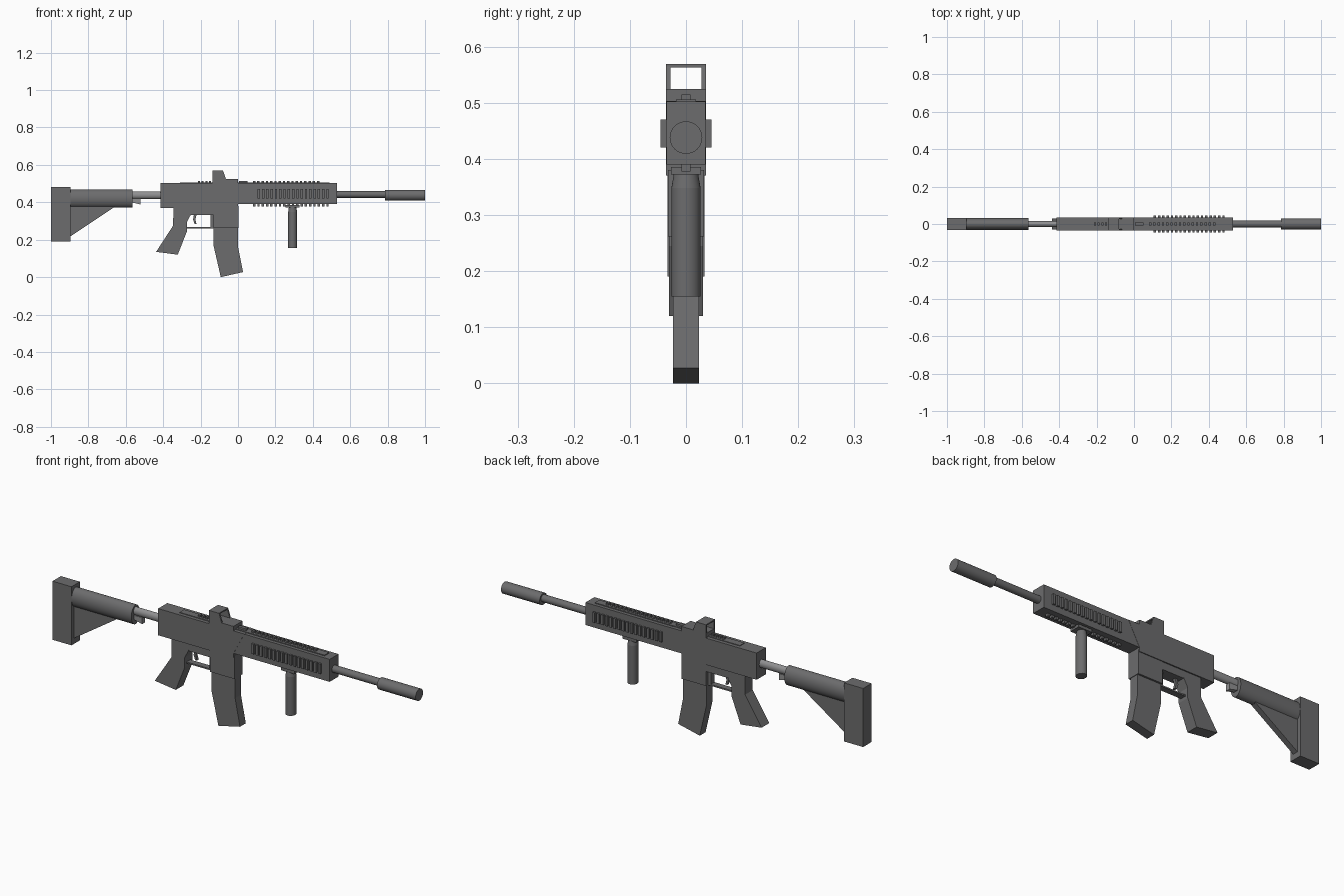
import bpy, bmesh, math
from mathutils import Matrix

cube = bpy.data.objects.get("Cube")
if cube:
    bpy.data.objects.remove(cube, do_unlink=True)


def material(name, v):
    m = bpy.data.materials.new(name)
    m.use_nodes = True
    m.diffuse_color = (v, v, v * 1.02, 1)
    m.node_tree.nodes["Principled BSDF"].inputs["Base Color"].default_value = m.diffuse_color
    return m


DARK = material("dark grey", 0.15)
LIGHT = material("light grey", 0.28)


def finish(name, bm, mat, smooth=False):
    bmesh.ops.recalc_face_normals(bm, faces=bm.faces)
    me = bpy.data.meshes.new(name)
    bm.to_mesh(me)
    bm.free()
    me.materials.append(mat)
    ob = bpy.data.objects.new(name, me)
    bpy.context.collection.objects.link(ob)
    if smooth:
        bpy.ops.object.select_all(action='DESELECT')
        bpy.context.view_layer.objects.active = ob
        ob.select_set(True)
        bpy.ops.object.shade_smooth_by_angle(angle=math.radians(35))
    return ob


def add_box(bm, x0, x1, y0, y1, z0, z1):
    mat = Matrix.Translation(((x0 + x1) / 2, (y0 + y1) / 2, (z0 + z1) / 2))
    mat = mat @ Matrix.Diagonal((x1 - x0, y1 - y0, z1 - z0, 1))
    bmesh.ops.create_cube(bm, size=1, matrix=mat)


def box(name, x0, x1, w, z0, z1, mat=DARK):
    bm = bmesh.new()
    add_box(bm, x0, x1, -w, w, z0, z1)
    return finish(name, bm, mat)


def add_plate(bm, pts, y0, y1):
    """Side profile in x and z, extruded from y0 to y1."""
    f = bm.faces.new([bm.verts.new((x, y0, z)) for x, z in pts])
    r = bmesh.ops.extrude_face_region(bm, geom=[f])
    verts = [v for v in r["geom"] if isinstance(v, bmesh.types.BMVert)]
    bmesh.ops.translate(bm, vec=(0, y1 - y0, 0), verts=verts)


def plate(name, pts, w):
    bm = bmesh.new()
    add_plate(bm, pts, -w, w)
    return finish(name, bm, DARK)


def tube(name, x0, x1, z, ry, rz, mat=DARK):
    bm = bmesh.new()
    m = Matrix.Translation(((x0 + x1) / 2, 0, z)) @ Matrix.Diagonal((1, ry, rz, 1))
    m = m @ Matrix.Rotation(math.pi / 2, 4, 'Y')
    bmesh.ops.create_cone(bm, cap_ends=True, segments=32, radius1=1, radius2=1,
                          depth=x1 - x0, matrix=m)
    return finish(name, bm, mat, True)


def teeth(name, x0, x1, count, y0, y1, z0, z1, mirror=False):
    bm = bmesh.new()
    pitch = (x1 - x0) / count
    for i in range(count):
        x = x0 + i * pitch
        add_box(bm, x, x + pitch * 0.55, y0, y1, z0, z1)
        if mirror:
            add_box(bm, x, x + pitch * 0.55, -y1, -y0, z0, z1)
    return finish(name, bm, DARK)


# Shoulder stock
box("butt_plate", -1, -0.895, 0.033, 0.19, 0.482)
tube("stock_tube", -0.9, -0.565, 0.42, 0.033, 0.048)
plate("stock_brace", [(-0.9, 0.39), (-0.64, 0.39), (-0.665, 0.372), (-0.9, 0.215)], 0.014)
tube("buffer_tube", -0.57, -0.41, 0.438, 0.016, 0.02, LIGHT)
plate("stock_lever", [(-0.57, 0.42), (-0.52, 0.42), (-0.52, 0.388), (-0.57, 0.4)], 0.012).data.materials[0] = LIGHT

# Body
plate("receiver", [(-0.415, 0.37), (-0.415, 0.503), (0.06, 0.503), (0, 0.39), (0, 0.37)], 0.036)
box("lower_receiver", -0.25, -0.12, 0.03, 0.333, 0.375)
box("handguard", -0.01, 0.53, 0.035, 0.39, 0.502)
box("top_rail", -0.31, 0.49, 0.018, 0.5, 0.506)
teeth("rear_rail_teeth", -0.215, -0.135, 4, -0.008, 0.008, 0.5, 0.515)
teeth("top_rail_teeth", 0.08, 0.445, 16, -0.008, 0.008, 0.5, 0.515)
box("rail_block", 0.005, 0.05, 0.008, 0.5, 0.515)
teeth("bottom_rail_teeth", 0.08, 0.495, 18, -0.008, 0.008, 0.378, 0.395)
teeth("side_rail_teeth", 0.105, 0.495, 17, 0.03, 0.045, 0.42, 0.47, True)

# Open frame sight
box("sight_base", -0.135, 0, 0.036, 0.5, 0.525)
bm = bmesh.new()
for s in (-1, 1):
    add_plate(bm, [(-0.135, 0.52), (-0.135, 0.565), (-0.078, 0.565), (-0.065, 0.525),
                   (-0.065, 0.52)], s * 0.028, s * 0.036)
add_box(bm, -0.135, -0.08, -0.036, 0.036, 0.563, 0.569)
finish("sight_frame", bm, DARK)

# Barrel and muzzle
tube("barrel", 0.52, 0.79, 0.442, 0.018, 0.018)
tube("muzzle_sleeve", 0.787, 1, 0.438, 0.029, 0.029)

# Pistol grip, guard and trigger
plate("pistol_grip", [(-0.345, 0.375), (-0.347, 0.275), (-0.438, 0.135), (-0.322, 0.12),
                      (-0.273, 0.245), (-0.273, 0.295), (-0.25, 0.338), (-0.25, 0.375)], 0.03)
box("trigger_guard", -0.28, -0.125, 0.015, 0.26, 0.267)
box("guard_front", -0.147, -0.125, 0.015, 0.26, 0.34)
plate("trigger", [(-0.235, 0.34), (-0.22, 0.34), (-0.228, 0.308), (-0.222, 0.284),
                  (-0.232, 0.284), (-0.24, 0.308)], 0.007)

# Magazine
box("magazine_well", -0.132, 0.003, 0.032, 0.262, 0.38)
plate("magazine", [(-0.13, 0.3), (-0.13, 0.165), (-0.092, 0), (0.027, 0.027),
                   (0, 0.162), (0, 0.3)], 0.023)

# Front grip
box("foregrip_mount", 0.255, 0.33, 0.027, 0.372, 0.386)
bm = bmesh.new()
for r1, r2, z0, z1 in ((1, 1, 0.155, 0.348), (1, 0.8, 0.348, 0.378)):
    m = Matrix.Translation((0.292, 0, (z0 + z1) / 2)) @ Matrix.Diagonal((0.024, 0.026, 1, 1))
    bmesh.ops.create_cone(bm, cap_ends=True, segments=32, radius1=r1, radius2=r2,
                          depth=z1 - z0, matrix=m)
finish("foregrip", bm, DARK, True)
